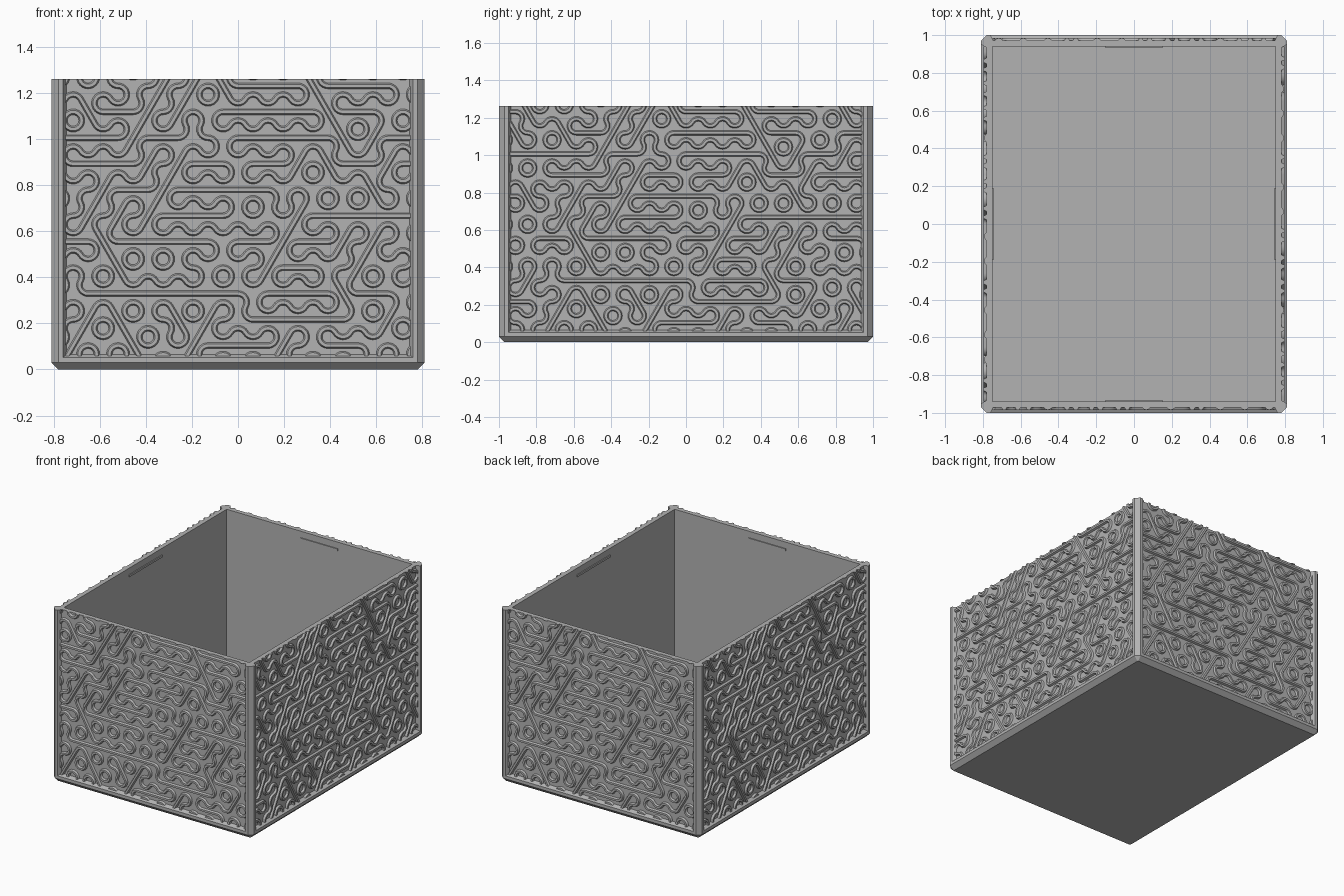
import bpy, bmesh, math, random
from math import cos, sin, radians
from mathutils import Vector, Matrix

cube = bpy.data.objects.get("Cube")
if cube:
    bpy.data.objects.remove(cube)

X, Y, TOP = 0.81, 1.0, 1.262      # half sizes and height
FRAME, RECESS = 0.06, 0.028       # frame width, panel set-back

grey = bpy.data.materials.new("plain grey")
grey.use_nodes = True
grey.diffuse_color = (0.45, 0.45, 0.45, 1)
grey.node_tree.nodes["Principled BSDF"].inputs["Base Color"].default_value = (0.45, 0.45, 0.45, 1)


def make(name, bm):
    bmesh.ops.recalc_face_normals(bm, faces=bm.faces)
    mesh = bpy.data.meshes.new(name)
    bm.to_mesh(mesh)
    bm.free()
    mesh.materials.append(grey)
    ob = bpy.data.objects.new(name, mesh)
    bpy.context.collection.objects.link(ob)
    return ob


def loft(name, rings):
    """Skin a stack of equal-sized rings and cap both ends."""
    bm = bmesh.new()
    loops = [[bm.verts.new(p) for p in ring] for ring in rings]
    for a, b in zip(loops, loops[1:]):
        for i in range(len(a)):
            j = (i + 1) % len(a)
            bm.faces.new((a[i], a[j], b[j], b[i]))
    bm.faces.new(loops[0])
    bm.faces.new(loops[-1])
    return make(name, bm)


def box(name, lo, hi):
    corners = [(lo[0], lo[1]), (hi[0], lo[1]), (hi[0], hi[1]), (lo[0], hi[1])]
    return loft(name, [[(x, y, z) for x, y in corners] for z in (lo[2], hi[2])])


# Base tray with chamfered foot and sloped ledge
def tray_ring(inset, chamfer, z):
    x, y, c = X - inset, Y - inset, chamfer
    return [(x, y - c, z), (x - c, y, z), (c - x, y, z), (-x, y - c, z),
            (-x, c - y, z), (c - x, -y, z), (x - c, -y, z), (x, c - y, z)]


loft("base_tray", [tray_ring(0.03, 0.004, 0), tray_ring(0, 0.03, 0.03),
                   tray_ring(0, 0.03, 0.052), tray_ring(RECESS, 0.012, 0.066)])

# Corner posts
POST = [(-0.06, -0.06), (-0.028, -0.065), (0, -0.05), (0, -0.03),
        (-0.03, 0), (-0.05, 0), (-0.065, -0.028)]
for sx, side in ((1, "left"), (-1, "right")):
    for sy, end in ((1, "back"), (-1, "front")):
        loft(f"corner_post_{end}_{side}",
             [[(sx * (X + px), sy * (Y + py), z) for px, py in POST] for z in (0.04, TOP)])

# Interlaced relief on a hexagon grid: each tile joins its six edge middles in pairs
R = 0.0752
W = R * math.sqrt(3)
ROW0, STEP = 0.104, 1.5 * R
STATES = [{0, 3}, {1, 4}, {2, 5}, {0, 2, 4}, {1, 3, 5}]
WEIGHTS = [3, 2, 1.5, 2.5, 2.5]
# Small closed rings (x, z)
RINGS = [(-0.13, 1.19), (-0.716, 1.077), (0.52, 1.04), (0.716, 1.077), (0.325, 0.852),
         (0.065, 0.70), (-0.065, 0.403), (-0.455, 0.254), (0.585, 0.254), (0.78, 0.292),
         (-0.846, 0.626), (-0.52, 0.066)]
# Long straight runs (x, z to x, z)
RUNS = [(-0.92, 1.0, -0.57, 1.0), (-0.68, 0.89, -0.45, 0.89), (0.05, 1.0, 0.2, 1.0),
        (0.06, 1.228, 0.2, 1.228), (0.45, 1.228, 0.6, 1.228), (0, 1.115, 0.14, 1.115),
        (-0.2, 0.777, -0.05, 0.777), (-0.26, 0.664, 0, 0.664), (0.5, 0.664, 0.8, 0.664),
        (-0.6, 0.33, -0.3, 0.33), (0.3, 0.33, 0.4, 0.33), (0.12, 0.217, 0.4, 0.217),
        (0.13, 0.44, 0.26, 0.664), (0.26, 0.664, 0.39, 0.89), (0.52, 0.44, 0.65, 0.664),
        (-0.715, 0.44, -0.585, 0.664), (0.325, 1.228, 0.455, 1.0)]


def near_run(p, run):
    a, b = Vector(run[:2]), Vector(run[2:])
    t = max(0, min(1, (p - a).dot(b - a) / (b - a).length_squared))
    return (a + (b - a) * t - p).length < 0.025


def polar(r, deg):
    return Vector((r * cos(radians(deg)), r * sin(radians(deg))))


def tile_state(c):
    needed = {k for k in range(6) for ring in RINGS
              if (c + polar(R, 90 + 60 * k) - Vector(ring)).length < 0.02}
    fits = [i for i, s in enumerate(STATES) if needed <= s] or [3]
    for run in RUNS:
        if near_run(c, run):
            k = round(math.degrees(math.atan2(run[3] - run[1], run[2] - run[0])) / 60) % 3
            if k in fits:
                return STATES[k]
    return STATES[random.choices(fits, [WEIGHTS[i] for i in fits])[0]]


def sweep(bm, path):
    """Path of (centre, sideways) pairs swept with a trapezoid rib section."""
    section = [(-0.0145, -0.004), (-0.007, 0.014), (0.007, 0.014), (0.0145, -0.004)]
    rows = []
    for p, side in path:
        spots = [(p + side * s, h) for s, h in section]
        rows.append([bm.verts.new((q.x, -h, q.y)) for q, h in spots])
    for a, b in zip(rows, rows[1:]):
        for i in range(4):
            j = (i + 1) % 4
            bm.faces.new((a[i], a[j], b[j], b[i]))


def relief(half):
    random.seed(7)
    bm = bmesh.new()
    for row in range(-1, 12):
        for col in range(-8, 9):
            c = Vector(((col + (0 if row % 2 else 0.5)) * W, ROW0 + row * STEP))
            state = tile_state(c)
            if abs(c.x) > half + W:
                continue
            for k in state:
                a = 90 + 60 * k
                sweep(bm, [(c + polar(R, a) + polar(R / 2, a + 120 + t * 15),
                            polar(1, a + 120 + t * 15)) for t in range(9)])
            if len(state) == 2:
                a = 90 + 60 * min(state)
                sweep(bm, [(c + polar(s * W / 2, a + 90), polar(1, a)) for s in (-1, 1)])
    bmesh.ops.remove_doubles(bm, verts=bm.verts, dist=0.0002)
    # Trim to the panel and close the cut ends
    for co, no in (((half, 0, 0), (1, 0, 0)), ((-half, 0, 0), (-1, 0, 0)),
                   ((0, 0, TOP), (0, 0, 1)), ((0, 0, 0.058), (0, 0, -1))):
        bmesh.ops.bisect_plane(bm, geom=bm.verts[:] + bm.edges[:] + bm.faces[:],
                               plane_co=co, plane_no=no, clear_outer=True)
        bmesh.ops.holes_fill(bm, edges=[e for e in bm.edges if e.is_boundary], sides=8)
    return bm


# Four walls, each with panel, relief and inner snap ridge
for n, name in enumerate(("front", "left", "back", "right")):
    half, depth, ridge = (X, Y, 0.15) if n % 2 == 0 else (Y, X, 0.19)
    turn = Matrix.Rotation(n * math.pi / 2, 4, "Z")
    inner, outer = FRAME - depth, RECESS - depth
    panel = box(f"{name}_panel", (-half + 0.04, outer, 0.04), (half - 0.04, inner, TOP))
    snap = box(f"{name}_snap_ridge", (-ridge, inner - 0.002, 1.2), (ridge, inner + 0.007, 1.215))
    ribs = make(f"{name}_relief", relief(half - FRAME))
    ribs.data.transform(Matrix.Translation((0, outer, 0)))
    for ob in (panel, snap, ribs):
        ob.data.transform(turn)
    bpy.ops.object.select_all(action="DESELECT")
    ribs.select_set(True)
    bpy.context.view_layer.objects.active = ribs
    bpy.ops.object.shade_smooth_by_angle(angle=radians(30))
